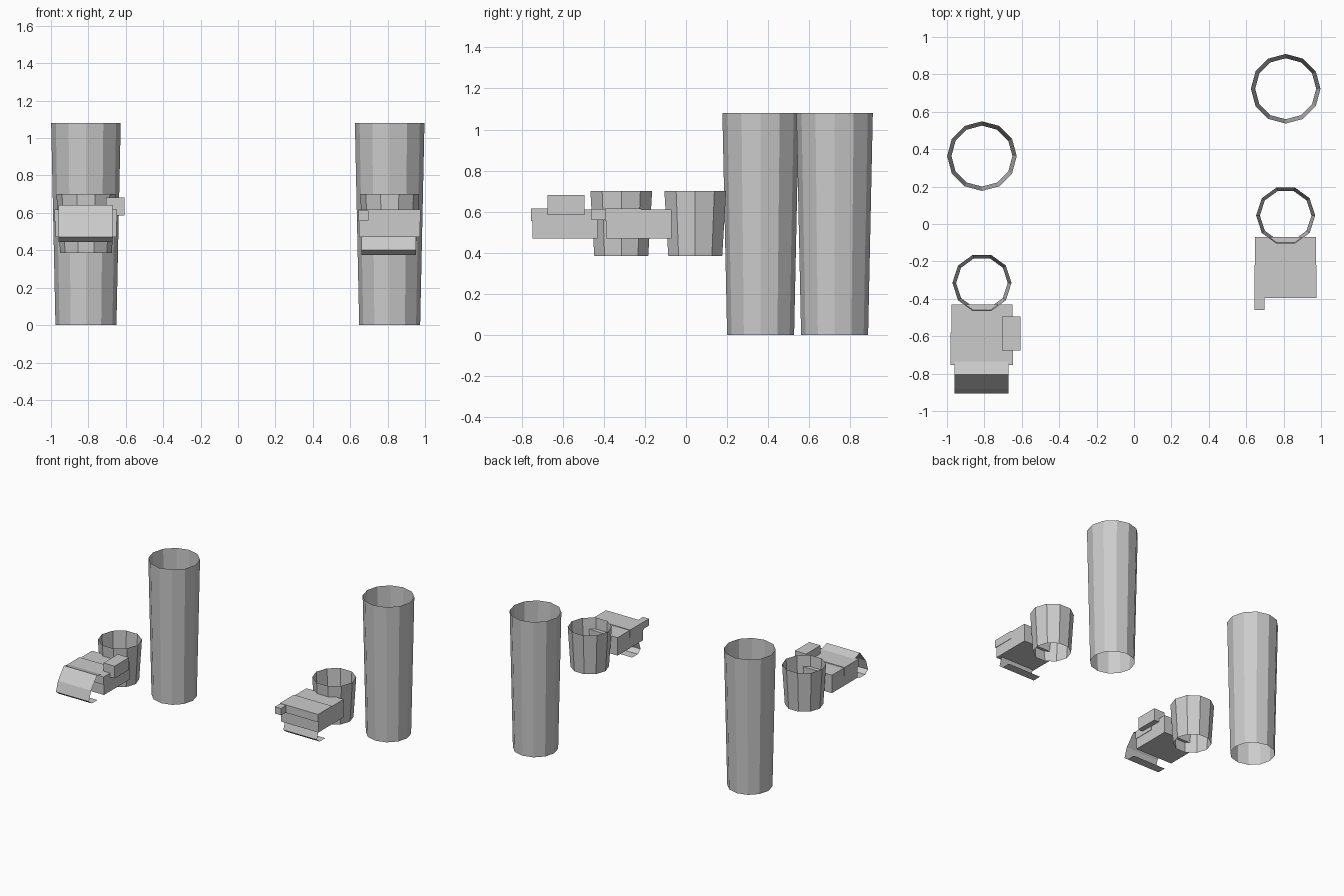
import bpy
import math
import bmesh

cube = bpy.data.objects.get("Cube")
if cube:
    bpy.data.objects.remove(cube, do_unlink=True)

grey = bpy.data.materials.new("plain_grey")
grey.use_nodes = True
COLOR = (0.6, 0.6, 0.6, 1)
grey.diffuse_color = COLOR
grey.node_tree.nodes["Principled BSDF"].inputs["Base Color"].default_value = COLOR


def finish(name, bm):
    mesh = bpy.data.meshes.new(name)
    bm.to_mesh(mesh)
    bm.free()
    mesh.materials.append(grey)
    obj = bpy.data.objects.new(name, mesh)
    bpy.context.collection.objects.link(obj)
    return obj


def tube(name, x, y, z0, z1, r0, r1, sides):
    """Open tapered tube with a corner on +x."""
    bm = bmesh.new()
    rings = []
    for z, r in ((z0, r0), (z1, r1)):
        rings.append([bm.verts.new((x + r * math.cos(math.tau * i / sides),
                                    y + r * math.sin(math.tau * i / sides), z))
                      for i in range(sides)])
    low, high = rings
    for i in range(sides):
        j = (i + 1) % sides
        bm.faces.new((low[i], low[j], high[j], high[i]))
    return finish(name, bm)


def box(name, xs, ys, zs):
    bm = bmesh.new()
    bmesh.ops.create_cube(bm, size=1)
    for v in bm.verts:
        v.co = [r[0] if c < 0 else r[1] for c, r in zip(v.co, (xs, ys, zs))]
    return finish(name, bm)


def curled_strip(name, x0, x1, profile, dy, dz):
    """Open-sided strip following a side profile of (y, z) points."""
    bm = bmesh.new()
    rows = [[bm.verts.new((x, y + dy, z + dz)) for x in (x0, x1)] for y, z in profile]
    for a, b in zip(rows, rows[1:]):
        bm.faces.new((a[0], b[0], b[1], a[1]))
    return finish(name, bm)


# Curl of the fingers, from the knuckles round to the tips
CURL = [(-0.735, 0.62), (-0.805, 0.642), (-0.88, 0.55),
        (-0.905, 0.472), (-0.87, 0.445), (-0.80, 0.445)]

# The two sides share sizes; the left one sits further back
for side, cx, shift in (("right", -0.813, 0.0), ("left", 0.811, 0.36)):
    tube(side + "_leg", cx, 0.363 + shift, 0, 1.08, 0.163, 0.186, 12)
    tube(side + "_cuff", cx, -0.315 + shift, 0.385, 0.70, 0.138, 0.158, 10)
    box(side + "_palm", (cx - 0.163, cx + 0.163),
        (-0.747 + shift, -0.43 + shift), (0.47, 0.612))
    box(side + "_knuckles", (cx - 0.168, cx + 0.166),
        (-0.755 + shift, -0.58 + shift), (0.555, 0.617))

# Straighter fingers on the right hand, a closed fist on the left
curled_strip("right_fingers", -0.96, -0.67, CURL, 0, 0)
curled_strip("left_fingers", 0.66, 0.953, CURL, 0.53, -0.07)

# Thumbs
box("right_thumb", (-0.705, -0.607), (-0.675, -0.495), (0.585, 0.682))
box("left_thumb", (0.645, 0.698), (-0.46, -0.28), (0.56, 0.614))
